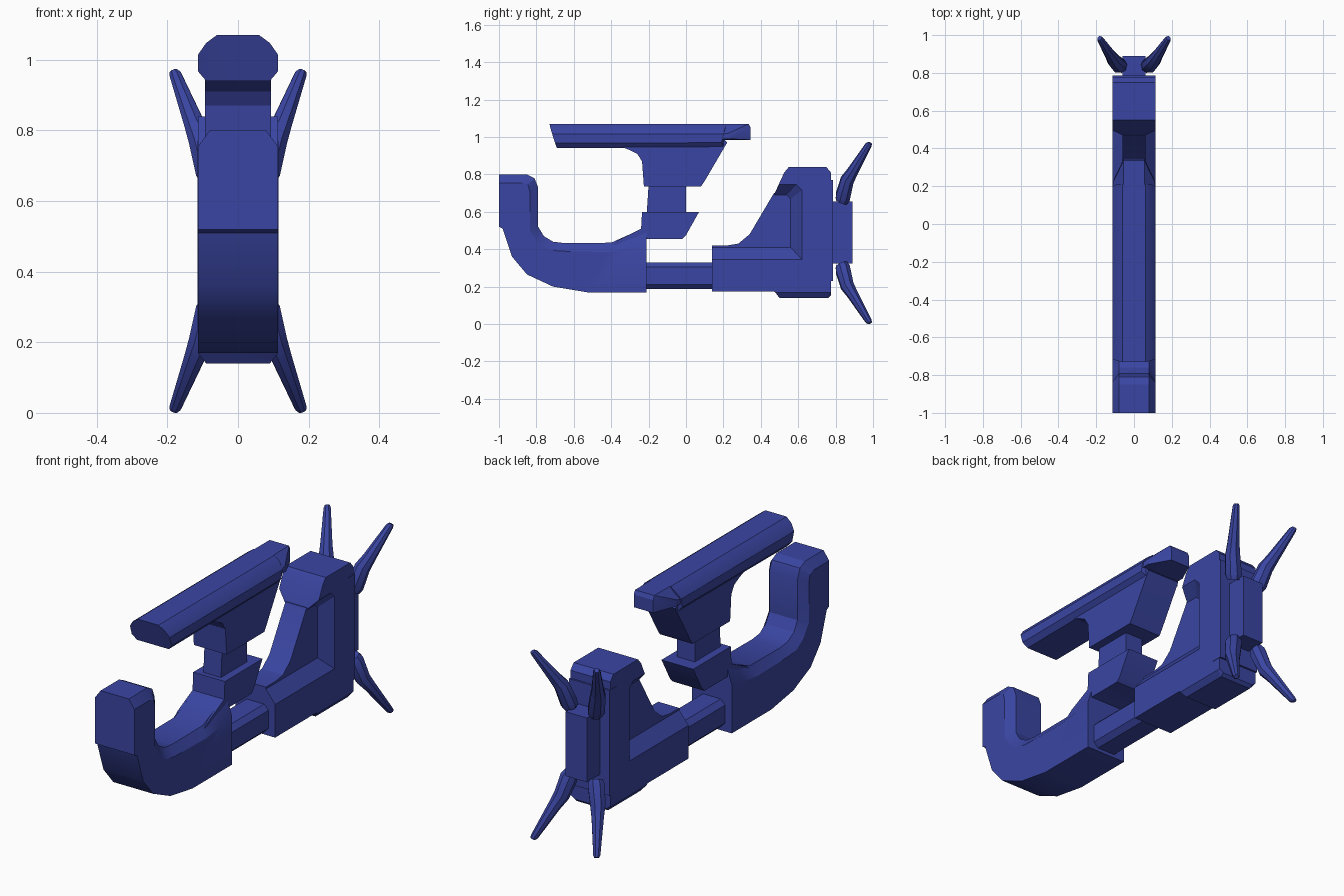
import bpy, bmesh, math
from mathutils import Vector

if "Cube" in bpy.data.objects:
    bpy.data.objects.remove(bpy.data.objects["Cube"])

mat = bpy.data.materials.new("blue")
mat.diffuse_color = (0.042, 0.06, 0.36, 1)
mat.use_nodes = True
mat.node_tree.nodes["Principled BSDF"].inputs["Base Color"].default_value = mat.diffuse_color


def finish(name, rings):
    """Skin a list of equal-length point rings and cap both ends."""
    bm = bmesh.new()
    vr = [[bm.verts.new(p) for p in r] for r in rings]
    n = len(vr[0])
    for a, b in zip(vr, vr[1:]):
        for i in range(n):
            j = (i + 1) % n
            bm.faces.new((a[i], a[j], b[j], b[i]))
    bm.faces.new(vr[0])
    bm.faces.new(vr[-1])
    bmesh.ops.recalc_face_normals(bm, faces=bm.faces)
    me = bpy.data.meshes.new(name)
    bm.to_mesh(me)
    bm.free()
    ob = bpy.data.objects.new(name, me)
    bpy.context.collection.objects.link(ob)
    me.materials.append(mat)
    bpy.ops.object.select_all(action='DESELECT')
    ob.select_set(True)
    bpy.context.view_layer.objects.active = ob
    bpy.ops.object.shade_smooth_by_angle(angle=math.radians(25))
    return ob


def loft(name, *sections):
    """Sections are (half width, (y, z) profile), inner to outer; mirrored in x."""
    order = [(-w, p) for w, p in reversed(sections)] + list(sections)
    return finish(name, [[(x, y, z) for y, z in p] for x, p in order])


def box(name, hw, y0, y1, z0, z1, c=0.0):
    """Box along y with its long edges chamfered by c."""
    inner = [(y0, z0), (y1, z0), (y1, z1), (y0, z1)]
    if not c:
        return loft(name, (hw, inner))
    outer = [(y0, z0 + c), (y1, z0 + c), (y1, z1 - c), (y0, z1 - c)]
    return loft(name, (hw - c, inner), (hw, outer))


W = 0.113

# front hook with chamfered inner edge
under = [(-.21, .17), (-.53, .17), (-.71, .20), (-.85, .265), (-.93, .36), (-.98, .51)]
loft("front_hook",
     (.08, [(-1, .52), (-1, .80), (-.85, .80), (-.81, .78), (-.79, .73), (-.79, .52),
            (-.76, .47), (-.71, .44), (-.65, .433), (-.40, .435), (-.30, .48), (-.21, .52)] + under),
     (W, [(-1, .52), (-1, .755), (-.87, .755), (-.845, .745), (-.835, .71), (-.835, .50),
          (-.79, .435), (-.74, .40), (-.68, .39), (-.42, .385), (-.30, .40), (-.21, .42)] + under))

# saddle rising from the hook
loft("saddle", (.09, [(-.40, .42), (-.36, .45), (-.24, .51), (-.235, .60), (.07, .60),
                      (0, .475), (-.02, .455), (-.21, .455), (-.36, .40)]))

# neck and pedestal under the top bar
loft("neck", (.05, [(-.21, .59), (.0, .59), (.0, .745), (-.20, .745)]))
loft("pedestal", (.093, [(-.35, .95), (-.30, .93), (-.26, .91), (-.235, .87), (-.225, .735),
                         (.08, .735), (.10, .765), (.22, .97), (.20, .99)]))

# faceted top bar and its tapered end
loft("top_bar",
     (.06, [(-.73, 1.07), (.21, 1.07), (.20, .945), (-.69, .94)]),
     (.09, [(-.725, 1.048), (.21, 1.048), (.20, .945), (-.69, .94)]),
     (W, [(-.715, 1.015), (.20, 1.015), (.19, .97), (-.70, .967)]))
loft("bar_end",
     (.055, [(.19, 1.07), (.335, 1.07), (.345, 1.05), (.345, .985), (.19, .985)]),
     (.108, [(.19, 1.015), (.225, 1.02), (.235, 1.01), (.235, .99), (.19, .99)]))

# connecting rod
box("rod", .075, -.25, .18, .187, .33, .025)

# rear L-shaped block, chamfered into a narrower web
back = [(.14, .175), (.775, .175), (.775, .81), (.75, .84), (.55, .84), (.525, .81)]
loft("rear_block",
     (.06, back + [(.47, .69), (.54, .69), (.56, .67), (.56, .41), (.14, .41)]),
     (W, back + [(.495, .745), (.59, .745), (.62, .715), (.62, .345), (.14, .345)]))
loft("rear_web", (.06, [(.14, .40), (.14, .42), (.22, .42), (.28, .43), (.34, .48),
                        (.47, .70), (.58, .70), (.58, .40)]))
loft("rear_foot",
     (.09, [(.47, .178), (.50, .14), (.76, .14), (.775, .155), (.775, .178)]),
     (W, [(.47, .178), (.48, .168), (.765, .168), (.775, .17), (.775, .178)]))

# rear plates
box("rear_plate", .115, .725, .785, .23, .77)
box("rear_pack", .06, .77, .89, .325, .655)

# four splayed fins, mirrored left-right and up-down
path = [((.07, .83, .655), .034), ((.078, .838, .68), .043), ((.103, .862, .77), .038),
        ((.122, .89, .815), .031), ((.177, .976, .958), .018), ((.182, .984, .968), .012)]
axis = Vector((.11, .15, .31)).normalized()
u = axis.cross(Vector((0, 0, 1))).normalized()
v = axis.cross(u)
for sx, side in ((1, "right"), (-1, "left")):
    for up, level in ((True, "upper"), (False, "lower")):
        rings = []
        for c, r in path:
            ring = []
            for k in range(8):
                a = math.tau * (k + .5) / 8
                p = Vector(c) + (u * math.cos(a) + v * math.sin(a)) * r
                ring.append((sx * p.x, p.y, p.z if up else .974 - p.z))
            rings.append(ring)
        finish(f"fin_{level}_{side}", rings)
